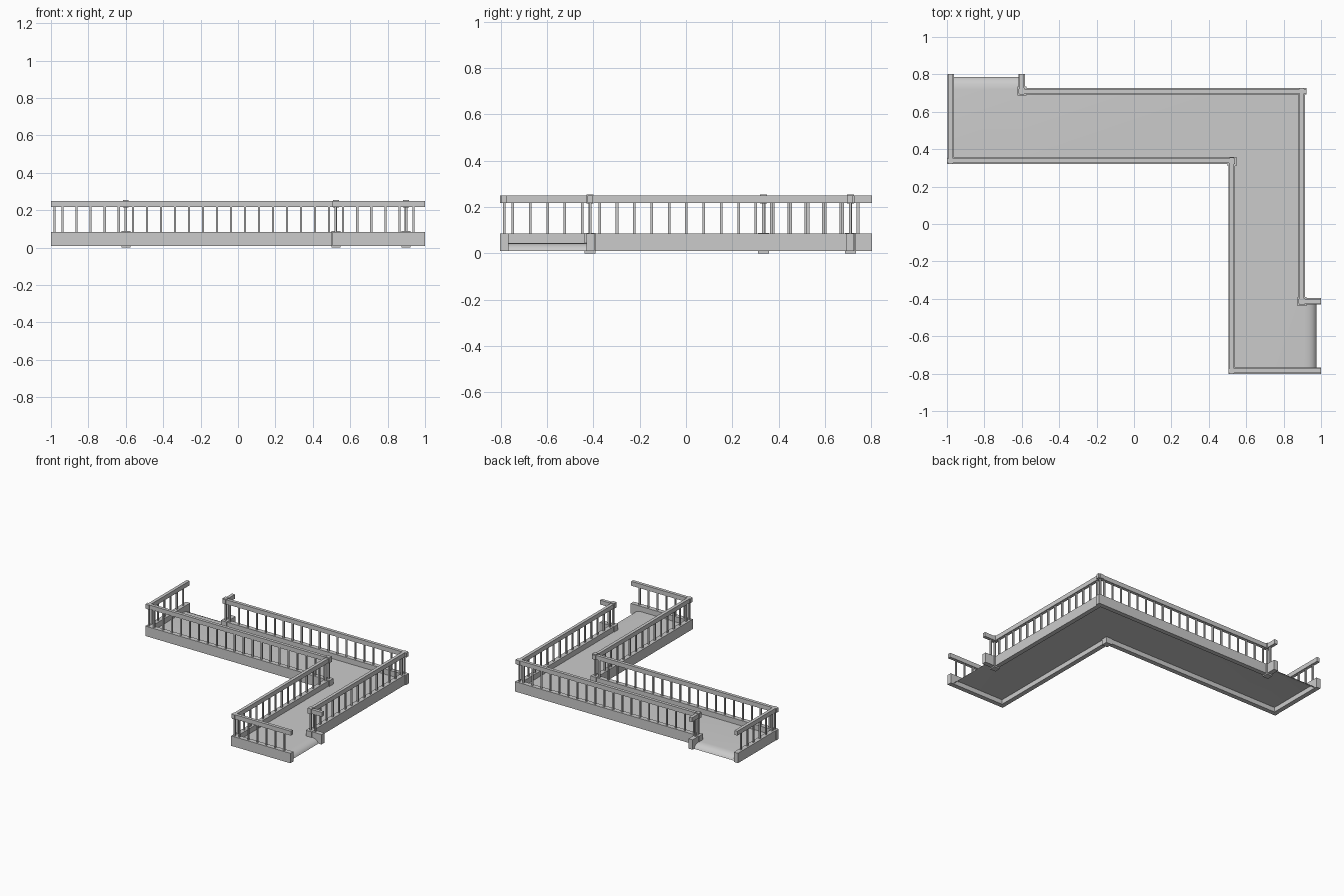
import bpy, bmesh, math

if "Cube" in bpy.data.objects:
    bpy.data.objects.remove(bpy.data.objects["Cube"])

CURB_W, RAIL_W, POST_W = 0.035, 0.024, 0.011
CURB_Z, POST_Z, RAIL_Z = (0.01, 0.085), (0.08, 0.22), (0.217, 0.25)


def make_object(name, bm):
    mesh = bpy.data.meshes.new(name)
    bm.to_mesh(mesh)
    bm.free()
    ob = bpy.data.objects.new(name, mesh)
    bpy.context.collection.objects.link(ob)
    return ob


def add_box(bm, x, y, z):
    vs = bmesh.ops.create_cube(bm, size=1)["verts"]
    for v in vs:
        v.co = [(r[0] + r[1]) / 2 + c * (r[1] - r[0]) for r, c in zip((x, y, z), v.co)]


def steps(start, stop, first):
    k = math.ceil((start - first) / 0.075)
    out = []
    while first + k * 0.075 < stop:
        out.append(first + k * 0.075)
        k += 1
    return out


# name, axis it runs along, fixed coordinate, start, end
walls = [
    ("left_end", "y", -0.980, 0.32, 0.803),
    ("inner_long", "x", 0.337, -1.0, 0.54),
    ("inner_short", "y", 0.522, -0.803, 0.355),
    ("front_end", "x", -0.785, 0.5045, 1.0),
    ("right_stub", "x", -0.413, 0.88, 1.0),
    ("outer_short", "y", 0.897, -0.43, 0.727),
    ("outer_long", "x", 0.709, -0.618, 0.922),
    ("back_stub", "y", -0.600, 0.692, 0.803),
]
for name, axis, c, a, b in walls:
    def box(bm, w, z, lo, hi):
        side = (c - w / 2, c + w / 2)
        add_box(bm, *(((lo, hi), side) if axis == "x" else (side, (lo, hi))), z)
    # low curb and top rail
    for part, w, z in (("curb", CURB_W, CURB_Z), ("rail", RAIL_W, RAIL_Z)):
        bm = bmesh.new()
        box(bm, w, z, a, b)
        make_object(name + "_" + part, bm)
    # evenly spaced balusters
    bm = bmesh.new()
    first = -0.9375 if axis == "x" else (0.368 if c < 0 else -0.748)
    for p in steps(a + 0.02, b - 0.02, first):
        box(bm, POST_W, POST_Z, p - POST_W / 2, p + POST_W / 2)
    make_object(name + "_balusters", bm)

# heavier blocks and posts at the corners
corners = [(-0.6, 0.711), (0.899, -0.415), (0.524, 0.335)]
for i, (x, y) in enumerate(corners):
    bm = bmesh.new()
    for w, z in ((0.048, (0.0, 0.088)), (0.012, POST_Z), (0.031, (0.214, 0.255))):
        add_box(bm, (x - w / 2, x + w / 2), (y - w / 2, y + w / 2), z)
    make_object("corner_post_%d" % (i + 1), bm)
bm = bmesh.new()
for x, y in ((0.897, 0.709), (-0.98, 0.337), (0.522, -0.785)):
    h = POST_W / 2
    add_box(bm, (x - h, x + h), (y - h, y + h), POST_Z)
make_object("end_corner_posts", bm)

# L-shaped deck sheet whose two open ends curve down
Z = 0.045
curve = [(0, 0), (0.025, 0.003), (0.045, 0.011), (0.058, 0.022), (0.065, 0.035)]
bm = bmesh.new()


def quad(*pts):
    bm.faces.new([bm.verts.new(p) for p in pts])


def flat(x0, x1, y0, y1):
    quad((x0, y0, Z), (x1, y0, Z), (x1, y1, Z), (x0, y1, Z))


flat(-0.98, -0.6, 0.337, 0.72)
flat(-0.6, 0.522, 0.337, 0.72)
flat(0.522, 0.91, 0.337, 0.72)
flat(0.522, 0.91, -0.413, 0.337)
flat(0.522, 0.91, -0.785, -0.413)
for (d0, h0), (d1, h1) in zip(curve, curve[1:]):
    quad((-0.98, 0.72 + d0, Z - h0), (-0.6, 0.72 + d0, Z - h0),
         (-0.6, 0.72 + d1, Z - h1), (-0.98, 0.72 + d1, Z - h1))
    quad((0.91 + d0, -0.785, Z - h0), (0.91 + d1, -0.785, Z - h1),
         (0.91 + d1, -0.413, Z - h1), (0.91 + d0, -0.413, Z - h0))
bmesh.ops.remove_doubles(bm, verts=bm.verts, dist=0.0005)
for f in bm.faces:
    f.smooth = True
make_object("deck", bm)
